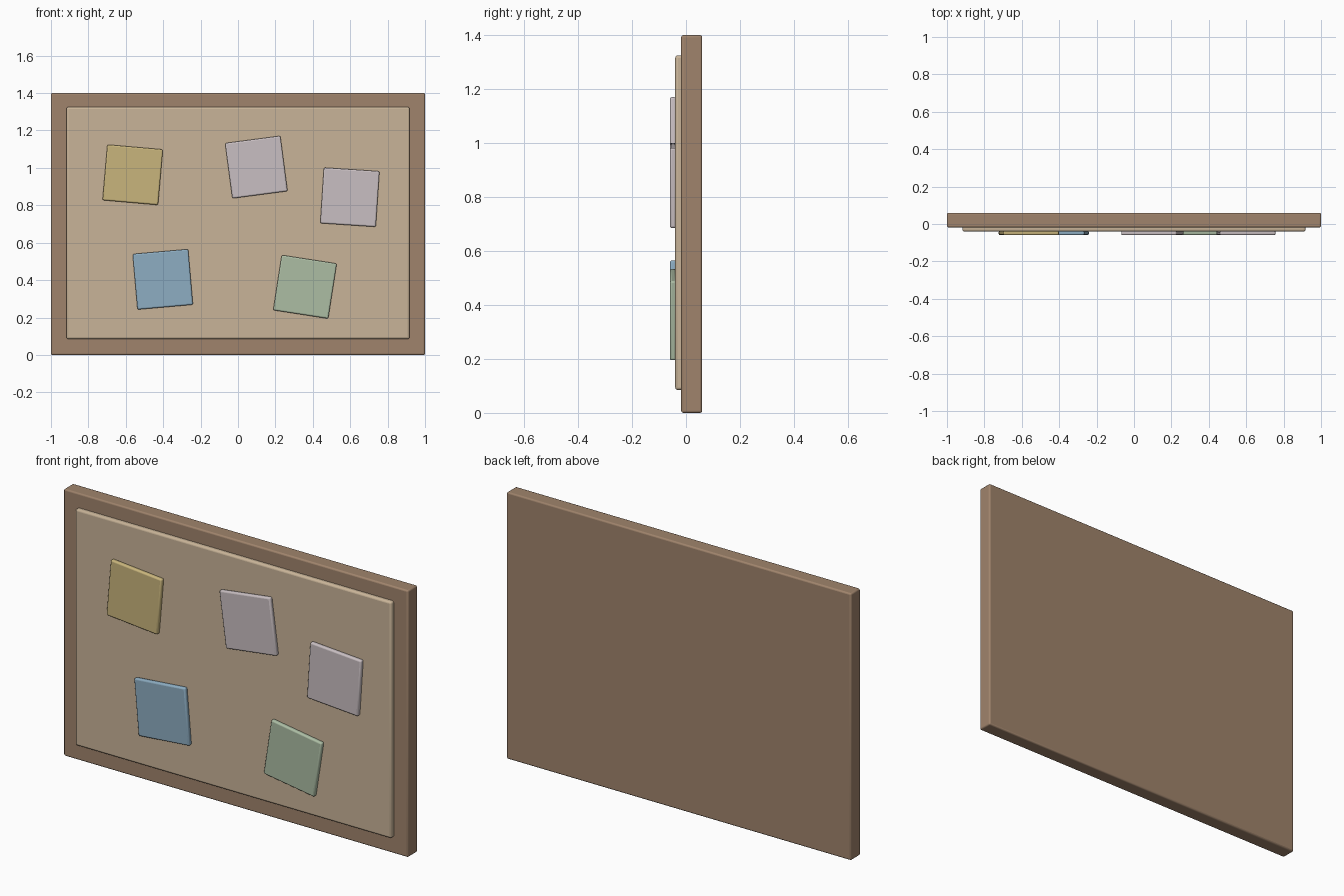
import bpy
import math

if "Cube" in bpy.data.objects:
    bpy.data.objects.remove(bpy.data.objects["Cube"])


def srgb(r, g, b):
    lin = [c / 255 / 12.92 if c <= 10 else ((c / 255 + 0.055) / 1.055) ** 2.4 for c in (r, g, b)]
    return (*lin, 1.0)


def material(name, rgb):
    m = bpy.data.materials.new(name)
    m.diffuse_color = srgb(*rgb)
    m.use_nodes = True
    m.node_tree.nodes["Principled BSDF"].inputs["Base Color"].default_value = m.diffuse_color
    return m


wood = material("brown_wood", (160, 132, 108))
cork = material("tan_cork", (201, 180, 152))
yellow = material("yellow_paper", (201, 181, 124))
pink = material("pale_pink_paper", (201, 191, 194))
blue = material("blue_paper", (141, 173, 194))
green = material("green_paper", (172, 189, 164))


def slab(name, x, z, width, height, y_front, y_back, mat, tilt=0, bevel=0.008):
    """Upright box with softly rounded edges; tilt is counter-clockwise seen from the front."""
    bpy.ops.mesh.primitive_cube_add(size=1, location=(x, (y_front + y_back) / 2, z))
    ob = bpy.context.object
    ob.name = name
    ob.scale = (width, y_back - y_front, height)
    bpy.ops.object.transform_apply(location=False, rotation=False, scale=True)
    ob.rotation_euler.y = -math.radians(tilt)
    ob.data.materials.append(mat)
    mod = ob.modifiers.new("soft_edges", "BEVEL")
    mod.width = bevel
    mod.segments = 3
    bpy.ops.object.shade_smooth_by_angle(angle=math.radians(40))
    return ob


# Backing board and raised cork panel
slab("board_frame", 0, 0.70, 2.0, 1.40, -0.018, 0.06, wood)
slab("cork_panel", 0, 0.705, 1.835, 1.24, -0.04, 0.0, cork, bevel=0.01)

# Pinned notes: name, x, z, tilt, colour
notes = [
    ("yellow_note", -0.563, 0.963, -5, yellow),
    ("upper_pink_note", 0.098, 1.004, 7.5, pink),
    ("right_pink_note", 0.598, 0.843, -3.8, pink),
    ("blue_note", -0.402, 0.404, 5, blue),
    ("green_note", 0.358, 0.364, -8.8, green),
]
for name, x, z, tilt, mat in notes:
    slab(name, x, z, 0.298, 0.298, -0.06, -0.036, mat, tilt)
